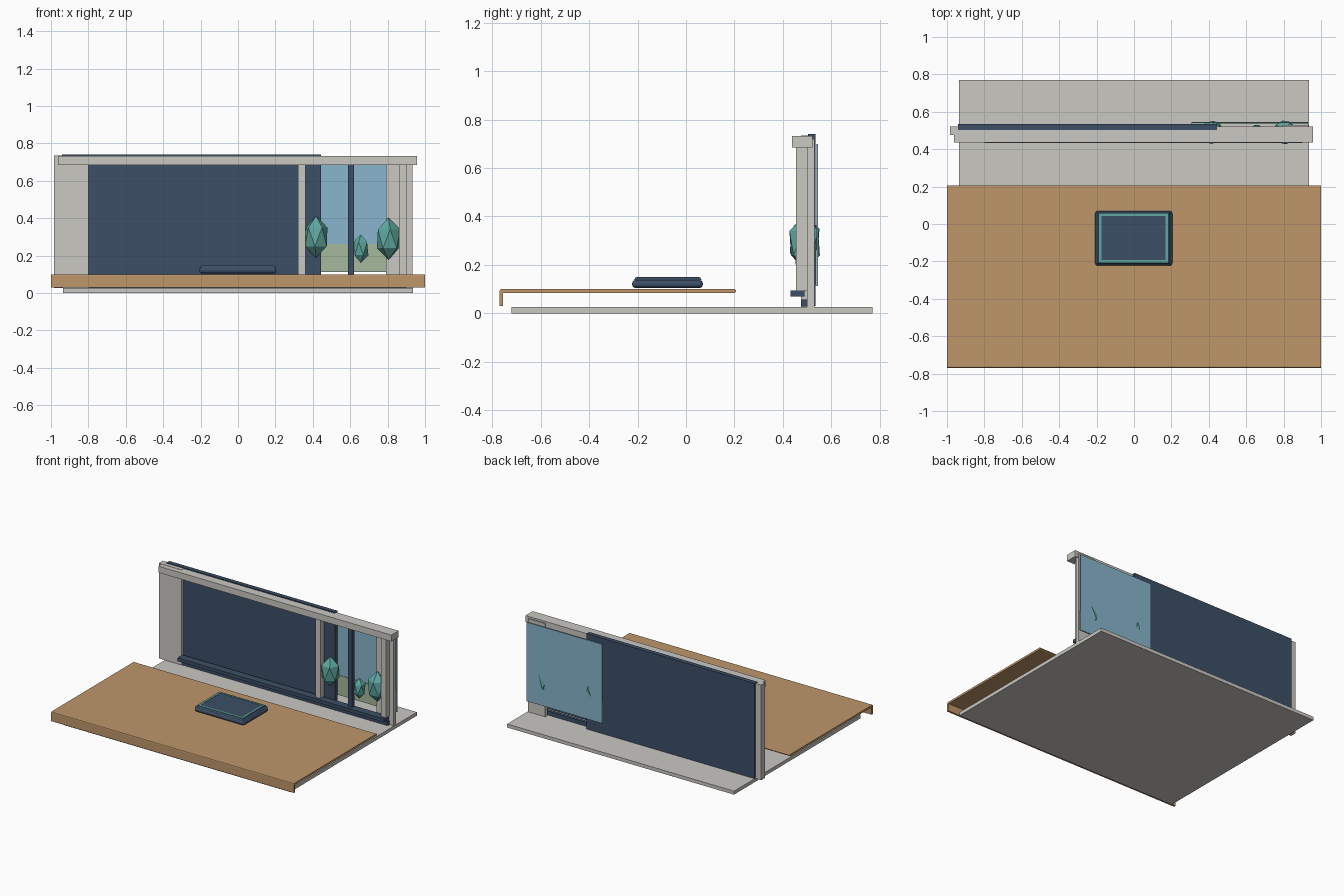
import bpy, bmesh, math
from mathutils import Matrix

if "Cube" in bpy.data.objects:
    bpy.data.objects.remove(bpy.data.objects["Cube"])


def srgb(h):
    c = [int(h[i:i + 2], 16) / 255 for i in (0, 2, 4)]
    return [v / 12.92 if v <= 0.04045 else ((v + 0.055) / 1.055) ** 2.4 for v in c] + [1]


def mat(name, h):
    m = bpy.data.materials.new(name)
    m.diffuse_color = srgb(h)
    m.use_nodes = True
    m.node_tree.nodes["Principled BSDF"].inputs["Base Color"].default_value = m.diffuse_color
    return m


GREY = mat("warm_grey", "CAC8C2")
NAVY = mat("navy", "3C4F66")
TAN = mat("wood_tan", "BF966A")
TEAL = mat("teal", "5FA8A0")
SKY = mat("sky_blue", "88B6CD")
GREEN = mat("field_green", "A6B99C")


def finish(name, bm, m):
    bmesh.ops.recalc_face_normals(bm, faces=bm.faces)
    me = bpy.data.meshes.new(name)
    bm.to_mesh(me)
    bm.free()
    me.materials.append(m)
    ob = bpy.data.objects.new(name, me)
    bpy.context.collection.objects.link(ob)
    return ob


def box(name, x, y, z, m, bevel=0, seg=2):
    bm = bmesh.new()
    bmesh.ops.create_cube(bm, size=1)
    for v in bm.verts:
        v.co = [(a[0] + a[1]) / 2 + c * (a[1] - a[0]) for a, c in zip((x, y, z), v.co)]
    if bevel:
        bmesh.ops.bevel(bm, geom=bm.edges[:], offset=bevel, segments=seg,
                        profile=0.5, affect='EDGES')
    return finish(name, bm, m)


def gem_tree(name, loc, r, h, turn):
    bm = bmesh.new()
    bmesh.ops.create_icosphere(bm, subdivisions=1, radius=1)
    bmesh.ops.transform(bm, verts=bm.verts, matrix=Matrix.Translation(loc)
                        @ Matrix.Diagonal((r, r, h, 1)) @ Matrix.Rotation(turn, 4, 'Z'))
    return finish(name, bm, TEAL)


# Floor slab
box("floor", (-.935, .935), (-.72, .77), (0, .026), GREY)

# Desk top: L-shaped profile with rounded back edge, swept along x
profile = [(-.77, .03), (-.755, .03), (-.755, .085), (.2, .085), (.207, .089),
           (.207, .096), (.2, .1), (-.763, .1), (-.768, .098), (-.77, .093)]
bm = bmesh.new()
face = bm.faces.new([bm.verts.new((-1, y, z)) for y, z in profile])
new = bmesh.ops.extrude_face_region(bm, geom=[face])["geom"]
bmesh.ops.translate(bm, vec=(2, 0, 0), verts=[g for g in new if isinstance(g, bmesh.types.BMVert)])
finish("desk_top", bm, TAN)

# Tablet: rounded body, tapered raised lid, teal border strips
box("tablet_body", (-.208, .205), (-.223, .07), (.104, .138), NAVY, .016, 3)
bm = bmesh.new()
bmesh.ops.create_cube(bm, size=1)
for v in bm.verts:
    t = .95 if v.co.z > 0 else 1
    v.co = (-.003 + v.co.x * .40 * t, -.075 + v.co.y * .28 * t, .143 + v.co.z * .012)
finish("tablet_screen", bm, NAVY)
X0, X1, Y0, Y1, W = -.187, .181, -.205, .056, .013
for n, x, y in (("left", (X0, X0 + W), (Y0, Y1)), ("right", (X1 - W, X1), (Y0, Y1)),
                ("front", (X0 + W, X1 - W), (Y0, Y0 + W)), ("back", (X0 + W, X1 - W), (Y1 - W, Y1))):
    box("screen_border_" + n, x, y, (.148, .151), TEAL)

# Wall: sliding panel, side jambs, header
box("sliding_panel", (-.94, .445), (.503, .535), (.03, .74), NAVY)
box("left_jamb", (-.985, -.80), (.475, .522), (.026, .735), GREY)
box("right_jamb", (.79, .932), (.5, .53), (.026, .72), GREY)
box("header_rail", (-.963, .957), (.437, .522), (.685, .733), GREY)

# Window frame standing on the sill
box("sill", (-.80, .90), (.432, .49), (.07, .095), NAVY)
box("floor_track", (-.80, .90), (.475, .499), (.028, .058), NAVY)
box("right_post", (.86, .90), (.455, .5), (.095, .685), GREY)
box("middle_post", (.32, .36), (.455, .5), (.095, .685), GREY)
box("window_mullion", (.587, .62), (.455, .485), (.095, .685), NAVY)

# Outdoor backdrop
box("sky_panel", (.308, .93), (.540, .546), (.112, .70), SKY)
box("field_panel", (.308, .93), (.5355, .5395), (.116, .262), GREEN)

# Faceted trees
for i, (x, z, r, h) in enumerate(((.418, .30, .069, .112), (.657, .237, .045, .077),
                                  (.805, .29, .071, .112))):
    gem_tree(f"tree_{i + 1}", (x, .49, z), r, h, math.radians(12 + 25 * i))
